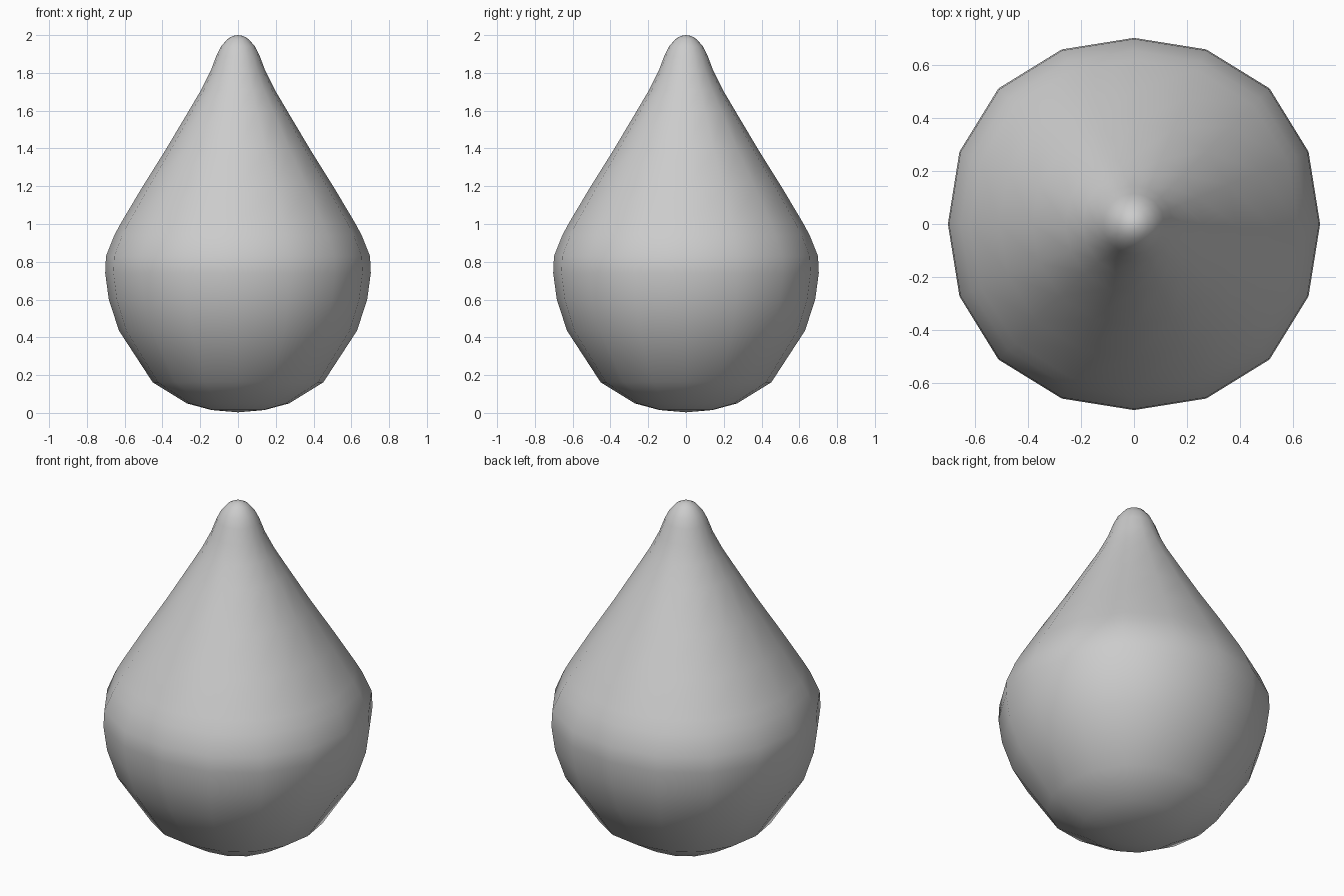
import bpy, bmesh, math

if "Cube" in bpy.data.objects:
    bpy.data.objects.remove(bpy.data.objects["Cube"])

SIDES = 16
# Half outline of the drop: (radius, height), bottom to top
profile = [(0.14, 0.015), (0.27, 0.05), (0.452, 0.162), (0.63, 0.435),
           (0.684, 0.60), (0.703, 0.74), (0.699, 0.83), (0.655, 0.94),
           (0.62, 1.005), (0.51, 1.19), (0.385, 1.39), (0.26, 1.60),
           (0.195, 1.71), (0.145, 1.81), (0.115, 1.89), (0.09, 1.94),
           (0.055, 1.98), (0.025, 1.996)]

bm = bmesh.new()


def ring(radius, z):
    # The body is slightly fuller on its diagonals, the tip is round
    bulge = 0.03 * max(0, min(1, 1.8 - z))
    verts = []
    for i in range(SIDES):
        a = 2 * math.pi * i / SIDES
        r = radius * (1 + bulge * math.sin(2 * a) ** 2)
        verts.append(bm.verts.new((r * math.cos(a), r * math.sin(a), z)))
    return verts


# Drop body with closed bottom and tip
rings = [ring(r, z) for r, z in profile]
bottom = bm.verts.new((0, 0, 0.003))
tip = bm.verts.new((0, 0, 2))
for i in range(SIDES):
    j = (i + 1) % SIDES
    for lo, hi in zip(rings, rings[1:]):
        bm.faces.new((lo[i], lo[j], hi[j], hi[i]))
    bm.faces.new((bottom, rings[0][j], rings[0][i]))
    bm.faces.new((tip, rings[-1][i], rings[-1][j]))
for f in bm.faces:
    f.smooth = True
bmesh.ops.recalc_face_normals(bm, faces=bm.faces)

mesh = bpy.data.meshes.new("drop_body")
bm.to_mesh(mesh)
bm.free()
bpy.context.collection.objects.link(bpy.data.objects.new("drop_body", mesh))
